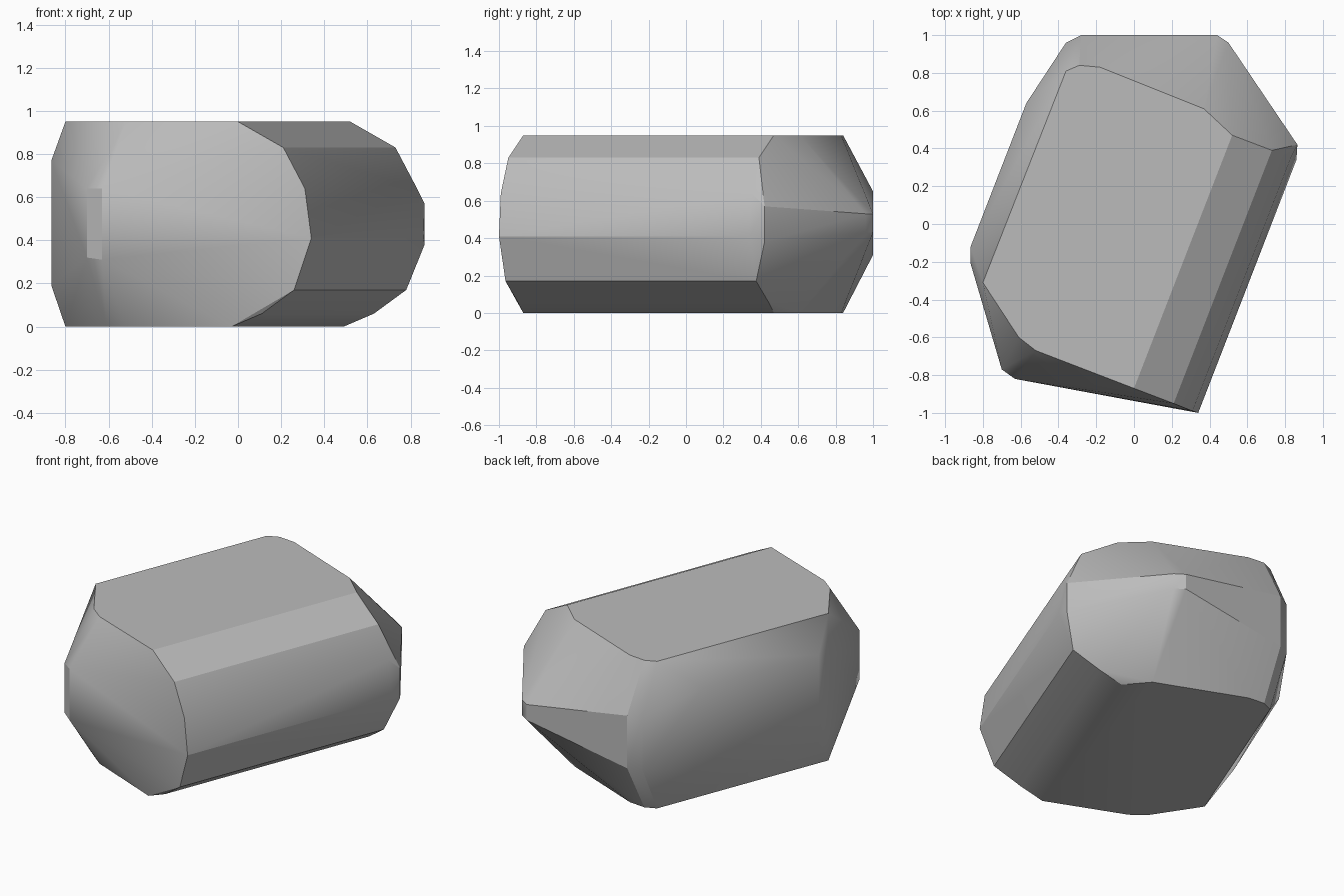
import bpy
import bmesh
from math import radians

cube = bpy.data.objects.get("Cube")
if cube:
    bpy.data.objects.remove(cube, do_unlink=True)

HEIGHT = 0.95

# Outline shared by the flat top and the flat underside
cap_outline = [(-0.80, -0.31), (-0.61, -0.60), (-0.52, -0.67),
               (-0.36, 0.81), (-0.29, 0.84), (-0.18, 0.83), (0.37, 0.61)]

# Upright corner edges: x, y, lower end, upper end
upright_edges = [(-0.70, -0.77, 0.32, 0.64), (-0.63, -0.82, 0.31, 0.64),
                 (-0.865, -0.21, 0.19, 0.77), (-0.865, -0.12, 0.19, 0.77),
                 (-0.57, 0.64, 0.22, 0.77), (-0.36, 0.96, 0.31, 0.64),
                 (-0.28, 1.0, 0.31, 0.65), (0.44, 1.0, 0.43, 0.53),
                 (0.50, 0.96, 0.43, 0.53), (0.865, 0.42, 0.38, 0.57)]

# Rounded flank: a profile swept along one slanting direction
flank_profile = [(0.0, -0.87, HEIGHT), (0.21, -0.95, 0.83), (0.31, -0.99, 0.64),
                 (0.34, -1.0, 0.41), (0.26, -0.965, 0.17), (0.11, -0.90, 0.06),
                 (-0.03, -0.87, 0.0)]
sweep_x, sweep_y = 0.52, 1.34


def make_stone_material():
    """Plain matte grey for the whole rock."""
    mat = bpy.data.materials.new("stone grey")
    mat.use_nodes = True
    colour = (0.5, 0.5, 0.5, 1.0)
    mat.diffuse_color = colour
    shader = mat.node_tree.nodes["Principled BSDF"]
    shader.inputs["Base Color"].default_value = colour
    shader.inputs["Roughness"].default_value = 0.8
    return mat


def collect_corners():
    """Gather every corner of the rock from its caps, uprights and flank."""
    corners = []
    for x, y in cap_outline:
        corners += [(x, y, 0.0), (x, y, HEIGHT)]
    for x, y, low, high in upright_edges:
        corners += [(x, y, low), (x, y, high)]
    for x, y, z in flank_profile:
        corners += [(x, y, z), (x + sweep_x, y + sweep_y, z)]
    return corners


def build_rock(name, material):
    """Wrap the corners in a faceted skin and merge the flat areas."""
    bm = bmesh.new()
    for corner in collect_corners():
        bm.verts.new(corner)
    hull = bmesh.ops.convex_hull(bm, input=bm.verts[:])
    loose = [v for v in bm.verts if not v.link_faces]
    bmesh.ops.delete(bm, geom=loose, context='VERTS')
    bmesh.ops.dissolve_limit(bm, angle_limit=radians(1.0),
                             verts=bm.verts[:], edges=bm.edges[:])
    bmesh.ops.recalc_face_normals(bm, faces=bm.faces[:])
    mesh = bpy.data.meshes.new(name)
    bm.to_mesh(mesh)
    bm.free()
    mesh.materials.append(material)
    rock = bpy.data.objects.new(name, mesh)
    bpy.context.collection.objects.link(rock)
    return rock


# Soft shading across shallow facets, crisp main edges
rock = build_rock("rock", make_stone_material())
bpy.ops.object.select_all(action='DESELECT')
rock.select_set(True)
bpy.context.view_layer.objects.active = rock
bpy.ops.object.shade_smooth_by_angle(angle=radians(25))
